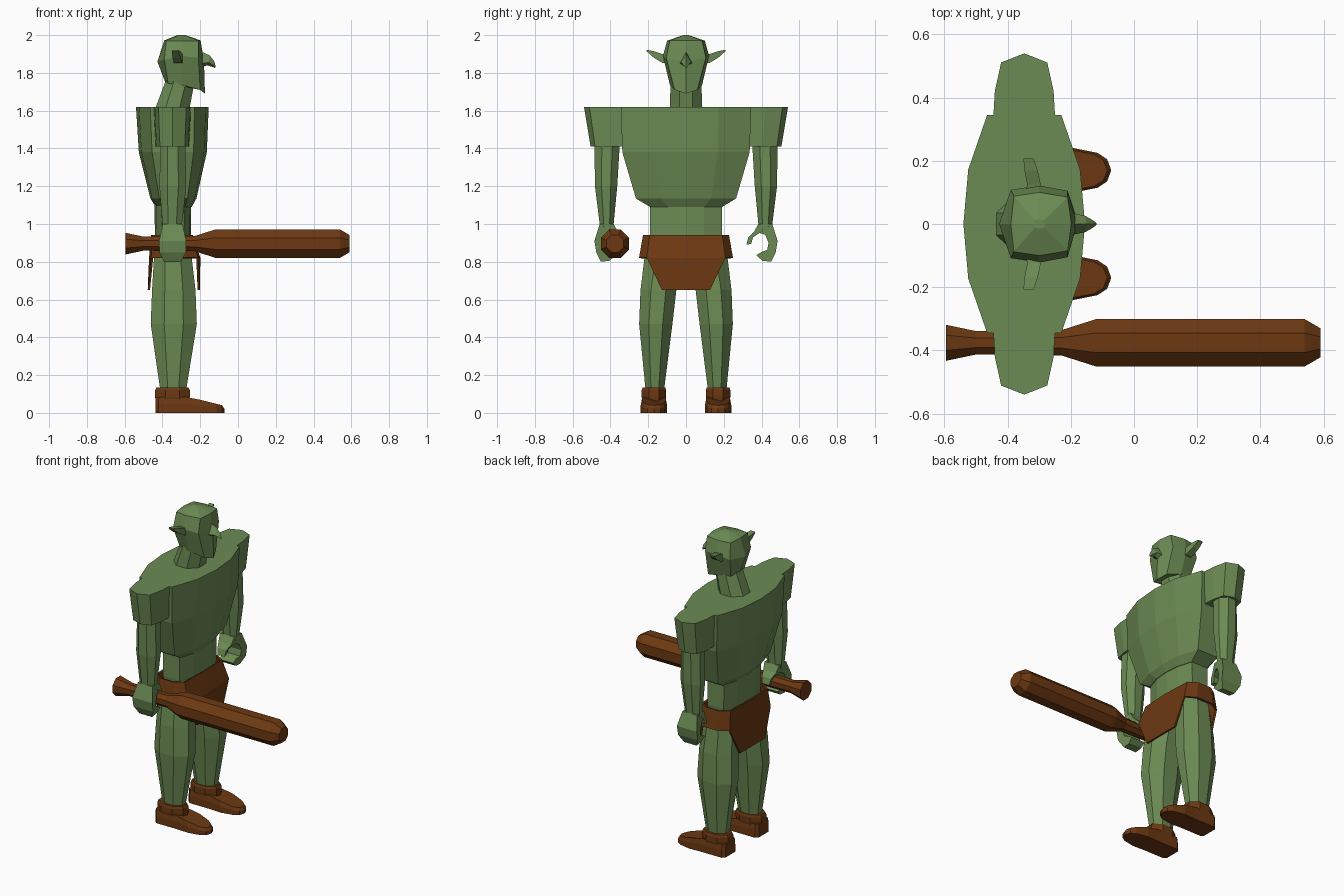
import bpy, bmesh, math


def material(name, rgb):
    m = bpy.data.materials.new(name)
    m.diffuse_color = (*rgb, 1)
    return m


GREEN = material("green skin", (0.15, 0.26, 0.088))
BROWN = material("brown leather", (0.15, 0.04, 0.006))


def make(name, verts, faces, mat):
    me = bpy.data.meshes.new(name)
    me.from_pydata(verts, [], faces)
    bm = bmesh.new()
    bm.from_mesh(me)
    bmesh.ops.recalc_face_normals(bm, faces=bm.faces)
    bm.to_mesh(me)
    bm.free()
    me.materials.append(mat)
    ob = bpy.data.objects.new(name, me)
    bpy.context.collection.objects.link(ob)
    return ob


def loft(name, rings, mat, caps=True):
    """Skin a list of equal-length rings; close both ends."""
    n = len(rings[0])
    verts = [p for r in rings for p in r]
    faces = [(k * n + i, k * n + (i + 1) % n, (k + 1) * n + (i + 1) % n, (k + 1) * n + i)
             for k in range(len(rings) - 1) for i in range(n)]
    if caps:
        faces += [tuple(range(n)), tuple(range(len(verts) - n, len(verts)))]
    return make(name, verts, faces, mat)


def octagon(z, cx, cy, rx, ry, n=8):
    k = 1 / math.cos(math.pi / n)
    return [(cx + rx * k * math.cos((i + .5) * math.tau / n),
             cy + ry * k * math.sin((i + .5) * math.tau / n), z) for i in range(n)]


def sym(half):
    """Complete a front-to-back half ring (y >= 0) with its mirror image."""
    return half + [(x, -y, z) for x, y, z in half[-2:0:-1]]


def section(cross, z, cx, rx, ry):
    return sym([(cx + rx * u, ry * v, z) for u, v in cross])


def flip(rings, s):
    return [[(x, y * s, z) for x, y, z in r] for r in rings]


# Chest and waist
BODY = [(1, 0), (.92, .5), (.61, 1), (-.61, 1), (-.92, .5), (-1, 0)]
loft("chest", [section(BODY, *r) for r in (
    (1.09, -.34, .095, .19), (1.135, -.342, .122, .265),
    (1.38, -.345, .18, .337), (1.62, -.3475, .1925, .345))], GREEN)
loft("waist", [section(BODY, *r) for r in (
    (.80, -.345, .09, .17), (.94, -.345, .095, .19), (1.10, -.345, .097, .19))], GREEN)

# Loincloth: flared belt with a front and a back flap
CLOTH = [(1, 0), (.92, .85), (.45, 1), (-.45, 1), (-.92, .85), (-1, 0)]
cv = section(CLOTH, .94, -.35, .105, .222) + section(CLOTH, .82, -.335, .13, .243)
cf = [(i, (i + 1) % 10, 10 + (i + 1) % 10, 10 + i) for i in range(10)]
for ids, x in (((19, 10, 11), -.208), ((14, 15, 16), -.472)):
    s = 1 if ids[0] == 19 else -1
    b = len(cv)
    cv += [(x, -.127 * s, .65), (x, 0, .65), (x, .127 * s, .65)]
    cf += [(ids[0], ids[1], b + 1, b), (ids[1], ids[2], b + 2, b + 1)]
cloth = make("loincloth", cv, cf, BROWN)
mod = cloth.modifiers.new("thickness", 'SOLIDIFY')
mod.thickness, mod.offset = .012, 0

# Neck and head
loft("neck", [octagon(1.58, -.35, 0, .09, .086), octagon(1.62, -.345, 0, .09, .086),
              octagon(1.78, -.30, 0, .075, .08)], GREEN)
loft("head", [sym(h) for h in (
    [(-.175, 0, 1.69), (-.20, .06, 1.71), (-.29, .085, 1.735), (-.37, .07, 1.745), (-.385, 0, 1.75)],
    [(-.18, 0, 1.86), (-.21, .105, 1.88), (-.30, .122, 1.89), (-.39, .108, 1.87), (-.427, 0, 1.86)],
    [(-.198, 0, 1.972), (-.21, .085, 1.97), (-.30, .10, 1.97), (-.38, .088, 1.97), (-.39, 0, 1.972)],
    [(-.28, 0, 2), (-.285, .012, 2), (-.30, .015, 2), (-.315, .012, 2), (-.32, 0, 2)])], GREEN)

# Hooked nose
loft("nose", [
    [(-.20, 0, 1.915), (-.20, .035, 1.85), (-.20, 0, 1.825), (-.20, -.035, 1.85)],
    [(-.15, 0, 1.893), (-.155, .026, 1.855), (-.165, 0, 1.84), (-.155, -.026, 1.855)],
    [(-.125, 0, 1.86), (-.13, .012, 1.84), (-.13, 0, 1.83), (-.13, -.012, 1.84)],
    [(-.118, 0, 1.834), (-.12, .004, 1.828), (-.122, 0, 1.826), (-.12, -.004, 1.828)]], GREEN)

for side, s in (("left", 1), ("right", -1)):
    # Pointed ear: flat blade tapering outwards
    loft(side + "_ear", flip([
        [(x0, y, z0), (x1, y, z0), (x1, y, z1), (x0, y, z1)] for x0, x1, y, z0, z1 in (
            (-.345, -.295, .09, 1.85, 1.893), (-.338, -.295, .125, 1.853, 1.9),
            (-.347, -.305, .17, 1.88, 1.915), (-.35, -.318, .208, 1.914, 1.922))], s), GREEN)

    # Square shoulder
    pad = []
    for z, k, out in ((1.41, .9, .505), (1.56, .98, .53), (1.62, 1, .54)):
        pad.append([(-.3475 + u * k, .335 + v * (out - .335), z) for u, v in (
            (-.098, 0), (-.093, .42), (-.073, .86), (0, 1), (.073, .86), (.093, .42), (.098, 0))])
    loft(side + "_shoulder", flip(pad, s), GREEN)

    # Arm
    loft(side + "_arm", flip([octagon(*r) for r in (
        (.97, -.348, .42, .05, .036), (1.0, -.348, .42, .052, .037),
        (1.20, -.345, .423, .071, .059), (1.45, -.345, .417, .065, .068))], s), GREEN)

    # Curled hand: C-shaped profile across x, slimmer at wrist and fingertips
    prof = [(.383, 1.0), (.457, 1.0), (.485, .91), (.475, .85), (.45, .80), (.405, .805),
            (.373, .835), (.40, .852), (.43, .862), (.437, .90), (.42, .942), (.39, .953),
            (.355, .93), (.345, .895), (.32, .89), (.33, .93), (.36, .958)]
    wide = [.052, .052, .072, .07, .045, .045, .05, .05, .06, .065, .06, .05,
            .032, .025, .025, .032, .045]
    loft(side + "_hand", flip([[(-.346 + e * w, y, z) for (y, z), w in zip(prof, wide)]
                               for e in (-1, 1)], s), GREEN)

    # Leg
    loft(side + "_leg", flip([octagon(*r) for r in (
        (.10, -.345, .167, .068, .048), (.13, -.343, .165, .07, .05),
        (.47, -.34, .16, .122, .088), (.65, -.34, .146, .115, .095),
        (.82, -.345, .12, .10, .10), (.90, -.345, .105, .08, .09))], s), GREEN)

    # Shoe: sole outline lofted up, sloping down towards the toe
    sole = [(-.072, 0), (-.085, .035), (-.115, .055), (-.19, .07), (-.27, .066),
            (-.42, .066), (-.437, .05), (-.437, 0)]
    shoe = []
    for low, k in ((0, 1), (.55, 1), (1, .92)):
        ring = []
        for x, y in sole:
            top = .085 if x < -.25 else .085 - .045 * (x + .25) / .178
            ring.append((x if x < -.3 else x - .012 * (1 - k) / .08, y * k, top * low))
        shoe.append([(x, y + .17, z) for x, y, z in sym(ring)])
    loft(side + "_shoe", flip(shoe, s), BROWN)
    loft(side + "_shoe_cuff", flip([octagon(z, -.347, .17, rx, ry) for z, rx, ry in (
        (.06, .088, .06), (.085, .092, .065), (.12, .092, .065), (.135, .085, .06))], s), BROWN)

# Wooden club along x, held in the right hand
club = []
for x, r in ((-.595, .057), (-.50, .037), (-.23, .04), (-.12, .075), (.54, .075), (.59, .046)):
    club.append([(x, -.376 + a, .896 + b) for a, b, _ in octagon(0, 0, 0, r, r)])
loft("club", club, BROWN)
